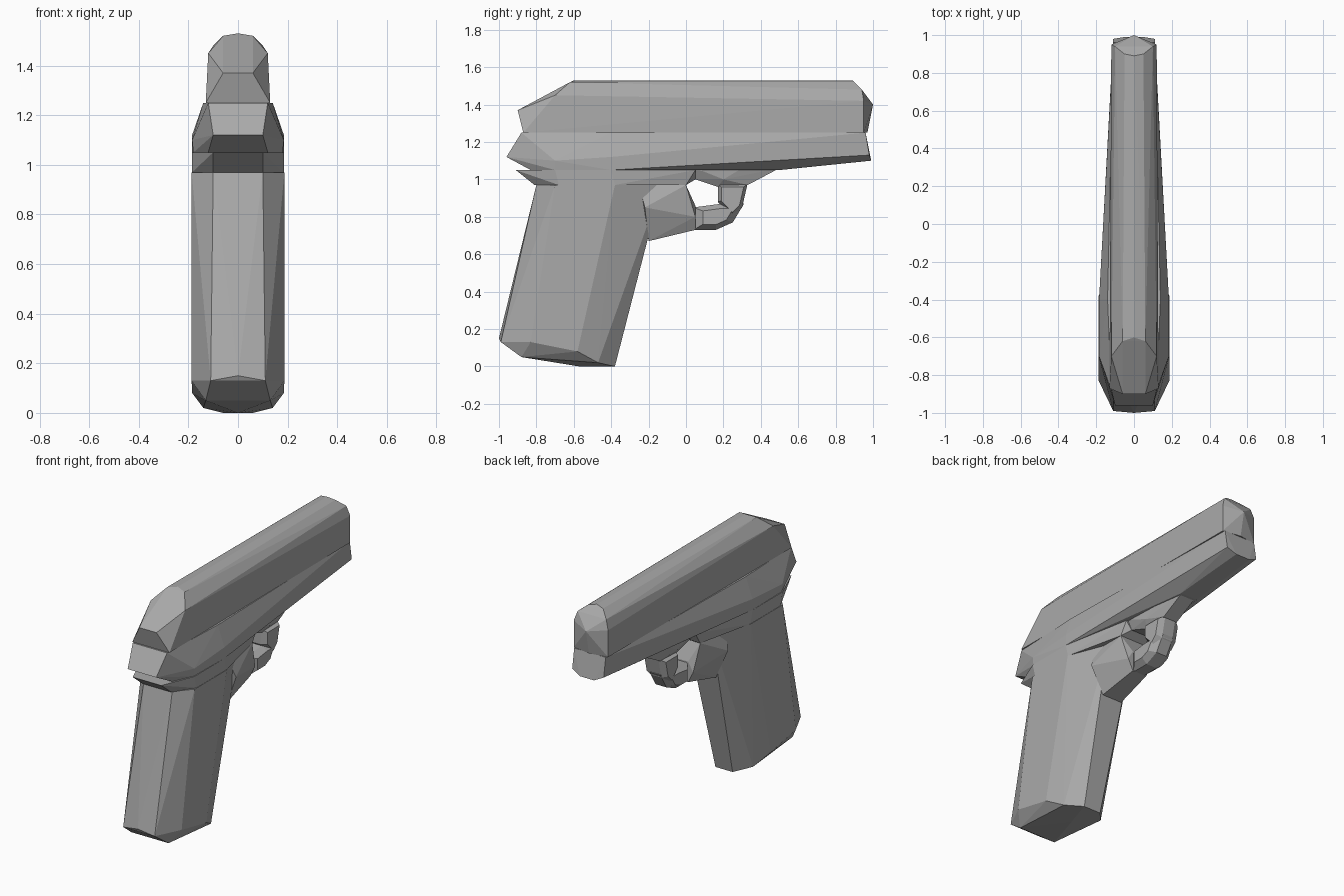
import bpy
import bmesh

default_cube = bpy.data.objects.get("Cube")
if default_cube:
    bpy.data.objects.remove(default_cube, do_unlink=True)


def make_material(name, colour):
    material = bpy.data.materials.new(name)
    material.use_nodes = True
    material.diffuse_color = colour
    shader = next(node for node in material.node_tree.nodes
                  if node.type == "BSDF_PRINCIPLED")
    shader.inputs["Base Color"].default_value = colour
    return material


grey = make_material("plain grey", (0.4, 0.4, 0.4, 1))


def faceted_block(name, half_points):
    """Wrap a symmetric faceted skin around points given for the left half."""
    mesh = bpy.data.meshes.new(name)
    shape = bmesh.new()
    for x, y, z in half_points:
        shape.verts.new((x, y, z))
        if x:
            shape.verts.new((-x, y, z))
    hull = bmesh.ops.convex_hull(shape, input=shape.verts[:])
    spare = set(hull["geom_interior"] + hull["geom_unused"])
    loose = [item for item in spare if isinstance(item, bmesh.types.BMVert)]
    bmesh.ops.delete(shape, geom=loose, context="VERTS")
    bmesh.ops.recalc_face_normals(shape, faces=shape.faces[:])
    shape.to_mesh(mesh)
    shape.free()
    mesh.materials.append(grey)
    part = bpy.data.objects.new(name, mesh)
    bpy.context.collection.objects.link(part)
    return part


def rounded_bar(name, profile, half_width, side_inset=0.6):
    """Faceted bar from a side outline (y, z), fuller along its middle."""
    count = len(profile)
    mid_y = sum(y for y, z in profile) / count
    mid_z = sum(z for y, z in profile) / count
    points = []
    for y, z in profile:
        points.append((half_width * 0.5, y, z))
        points.append((half_width,
                       mid_y + (y - mid_y) * side_inset,
                       mid_z + (z - mid_z) * side_inset))
    return faceted_block(name, points)


# Long upper block with a rounded top and sloped ends
faceted_block("upper_slide", [
    (.13, -.87, 1.25), (.06, -.9, 1.37), (.12, -.7, 1.45),
    (.06, -.62, 1.52), (0, -.6, 1.53),
    (.12, .95, 1.25), (.12, .95, 1.42), (.1, .94, 1.48),
    (.05, .9, 1.52), (0, .89, 1.53), (0, 1, 1.4), (0, .97, 1.25),
])

# Tapered lower body, widest above the grip
faceted_block("lower_frame", [
    (.12, -.88, 1.25), (.1, -.96, 1.12), (.12, -.83, 1.05),
    (.14, -.4, 1.25), (.185, -.7, 1.1), (.185, -.4, 1.12),
    (.185, -.4, 1.05), (.18, -.7, 1.05), (.11, .96, 1.25),
    (.11, .98, 1.13), (.05, .99, 1.1), (.06, .5, 1.05),
])

# Flared collar joining frame and grip
faceted_block("grip_collar", [
    (.1, -.91, 1.05), (.185, -.7, 1.05), (.185, -.4, 1.05),
    (.1, -.81, .97), (.185, -.68, .97), (.185, -.38, .97),
    (.1, 0, .97), (.06, .05, 1), (.1, .05, 1.05),
])

# Slanted handle with bevelled sides and base
faceted_block("grip", [
    (.1, -.8, .97), (.187, -.7, .97), (.187, -.38, .97), (.09, -.13, .97),
    (.11, -.99, .13), (0, -1, .15), (.187, -.83, .13), (.185, -.58, .08),
    (.13, -.88, .05), (.14, -.47, .02), (.06, -.38, 0), (0, -.57, 0),
])

# Wedge between the grip and the loop
faceted_block("loop_root", [
    (.1, -.25, .97), (.14, -.22, .85), (.07, -.2, .67),
    (.1, 0, .97), (.05, .05, .86), (.085, .05, .8), (.05, .05, .73),
])

# Loop under the frame, built as three overlapping bars
rounded_bar("loop_bottom", [
    (.04, .73), (.16, .73), (.25, .77), (.31, .87), (.19, .87), (.04, .85),
], .075)
rounded_bar("loop_upright", [
    (.17, .88), (.25, .8), (.3, .85), (.33, .98), (.17, .98),
], .075, .75)
faceted_block("loop_top", [
    (.06, .05, 1), (.09, .05, 1.06), (.05, .17, .96),
    (.08, .2, 1), (.05, .33, .97), (.08, .3, 1.06), (.05, .5, 1.06),
])
